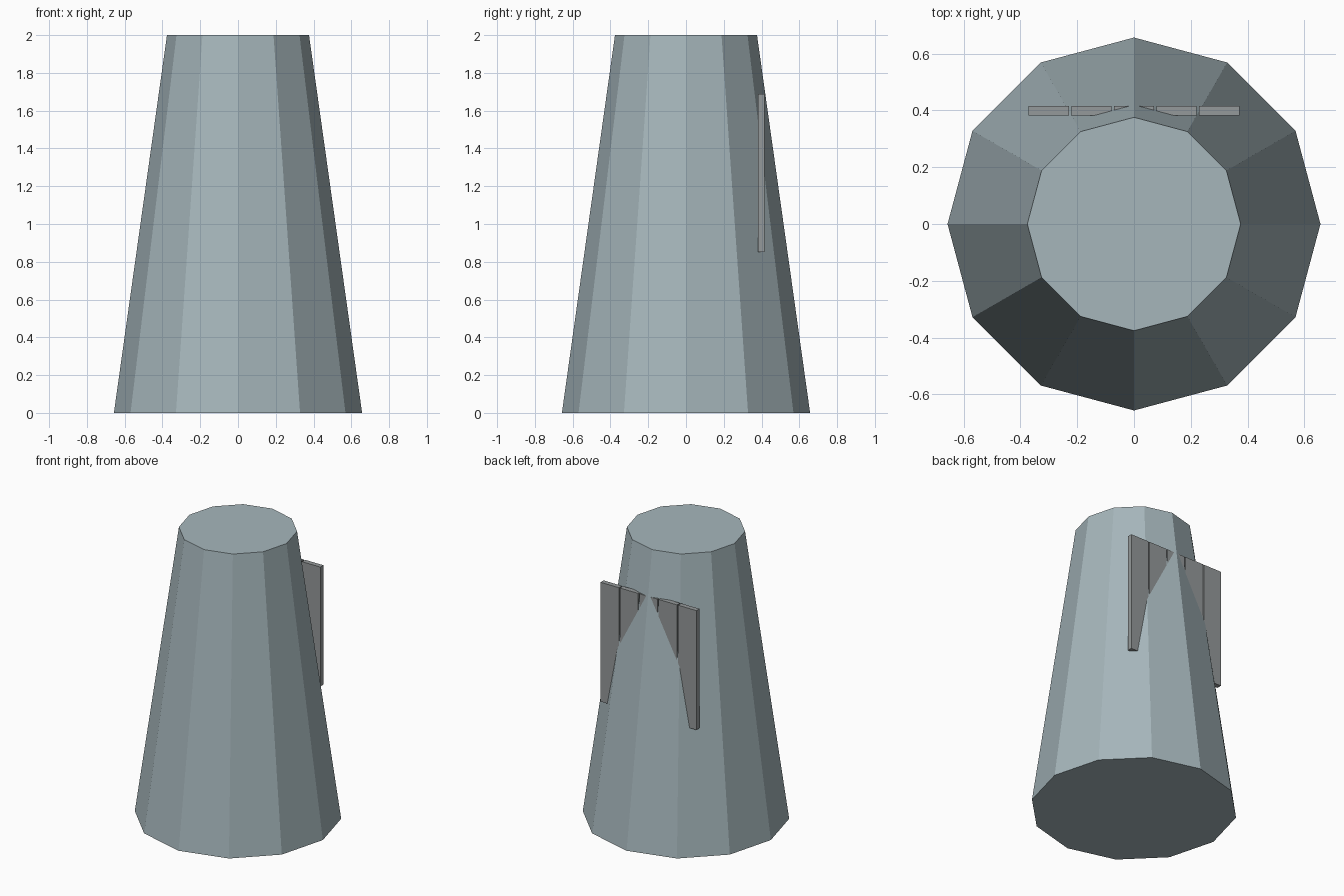
import bpy

if "Cube" in bpy.data.objects:
    bpy.data.objects.remove(bpy.data.objects["Cube"])


def make_material(name, rgb):
    mat = bpy.data.materials.new(name)
    mat.diffuse_color = (*rgb, 1)
    mat.use_nodes = True
    mat.node_tree.nodes["Principled BSDF"].inputs["Base Color"].default_value = mat.diffuse_color
    return mat


stone = make_material("blue_grey", (0.38, 0.47, 0.50))
metal = make_material("dark_grey", (0.30, 0.32, 0.325))

# Tapered twelve-sided tower
bpy.ops.mesh.primitive_cone_add(vertices=12, radius1=0.657, radius2=0.376,
                                depth=2, location=(0, 0, 1))
body = bpy.context.object
body.name = "tower_body"
body.data.materials.append(stone)

# Row of five upright slats set into the back
for i in range(-2, 3):
    bpy.ops.mesh.primitive_cube_add(size=1, location=(i * 0.15, 0.3985, 1.27))
    slat = bpy.context.object
    slat.name = f"slat_{i + 3}"
    slat.scale = (0.142, 0.034, 0.835)
    bpy.ops.object.transform_apply(location=False, rotation=False, scale=True)
    slat.data.materials.append(metal)
